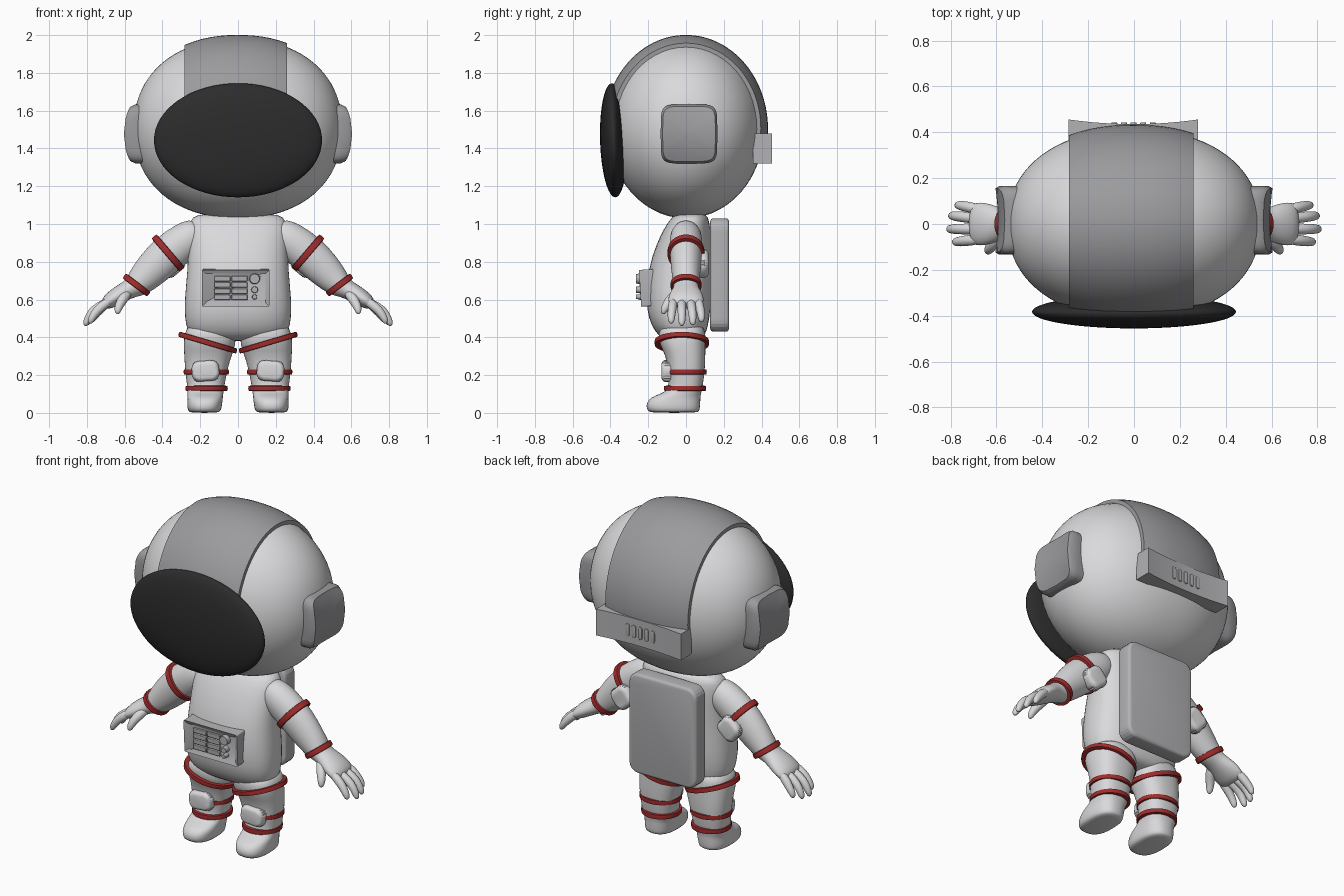
import bpy, bmesh, math
from mathutils import Vector, Matrix

if "Cube" in bpy.data.objects:
    bpy.data.objects.remove(bpy.data.objects["Cube"])


def material(name, r, g, b):
    m = bpy.data.materials.new(name)
    m.diffuse_color = (r, g, b, 1)
    m.use_nodes = True
    m.node_tree.nodes["Principled BSDF"].inputs["Base Color"].default_value = m.diffuse_color
    return m


WHITE = material("suit white", .70, .70, .715)
BAND = material("mid grey", .33, .33, .345)
PACK = material("light grey", .45, .45, .465)
BLACK = material("visor black", .025, .025, .025)
RED = material("dark red", .36, .025, .025)


def finish(bm, name, mat, mirror=False, subsurf=0, angle=40):
    bmesh.ops.recalc_face_normals(bm, faces=bm.faces)
    me = bpy.data.meshes.new(name)
    bm.to_mesh(me)
    bm.free()
    me.materials.append(mat)
    ob = bpy.data.objects.new(name, me)
    bpy.context.collection.objects.link(ob)
    bpy.ops.object.select_all(action='DESELECT')
    ob.select_set(True)
    bpy.context.view_layer.objects.active = ob
    bpy.ops.object.shade_smooth_by_angle(angle=math.radians(angle))
    if mirror:
        ob.modifiers.new("Mirror", 'MIRROR').use_mirror_merge = False
    if subsurf:
        ob.modifiers.new("Smooth", 'SUBSURF').levels = subsurf
        ob.modifiers["Smooth"].render_levels = subsurf
    return ob


def skin(rows, name, mat, wrap=False, **kw):
    """Join closed loops of points into one surface, capped unless it wraps round."""
    bm = bmesh.new()
    vs = [[bm.verts.new(p) for p in r] for r in rows]
    n = len(vs[0])
    pairs = list(zip(vs, vs[1:])) + ([(vs[-1], vs[0])] if wrap else [])
    for a, b in pairs:
        for i in range(n):
            j = (i + 1) % n
            bm.faces.new((a[i], a[j], b[j], b[i]))
    if not wrap:
        bm.faces.new(vs[0])
        bm.faces.new(vs[-1])
    return finish(bm, name, mat, **kw)


def power(v, e):
    return math.copysign(abs(v) ** e, v)


def circle(n):
    return [(math.cos(2 * math.pi * i / n), math.sin(2 * math.pi * i / n)) for i in range(n)]


def body(rows, name, e=.8, **kw):
    """Stack of rounded sections given as z, x0, x1, y0, y1."""
    skin([[((x0 + x1) / 2 + (x1 - x0) / 2 * power(c, e),
            (y0 + y1) / 2 + (y1 - y0) / 2 * power(s, e), z) for c, s in circle(28)]
          for z, x0, x1, y0, y1 in rows], name, WHITE, subsurf=1, angle=180, **kw)


def limb(pts, name, n=14):
    """Tube along points x, y, z with thickness and width radii."""
    rows = []
    for i, (x, y, z, rn, rw) in enumerate(pts):
        t = (Vector(pts[min(i + 1, len(pts) - 1)][:3]) - Vector(pts[max(i - 1, 0)][:3])).normalized()
        u = t.cross(Vector((0, 1, 0))).normalized()
        w = u.cross(t)
        rows.append([Vector((x, y, z)) + u * rn * c + w * rw * s for c, s in circle(n)])
    skin(rows, name, WHITE, mirror=True, subsurf=1, angle=180)


def ring(name, centre, u, a, b, h, t):
    """Raised hoop lying in the plane of u and the y axis."""
    u, v = Vector(u).normalized(), Vector((0, 1, 0))
    nrm = u.cross(v)
    rows = []
    for c, s in circle(40):
        d = (u * c + v * s).normalized()
        rows.append([Vector(centre) + u * a * c + v * b * s + d * t * power(p, .4) + nrm * h * power(q, .4)
                     for p, q in circle(8)])
    skin(rows, name, RED, wrap=True, mirror=True, angle=50)


def box(name, centre, size, mat, axis=1, r1=.02, r2=.01, rot=None, inset=None, **kw):
    """Block with corners rounded along one axis (r1) and softened rims (r2)."""
    bm = bmesh.new()
    bmesh.ops.create_cube(bm, size=1, matrix=Matrix.Diagonal((*size, 1)))
    along = [e for e in bm.edges if abs((e.verts[0].co - e.verts[1].co)[axis]) > 1e-5]
    bmesh.ops.bevel(bm, geom=along, offset=r1, segments=5, profile=.5, affect='EDGES')
    if inset:
        bm.normal_update()
        f = min(bm.faces, key=lambda f: f.calc_center_median().y)
        bmesh.ops.inset_region(bm, faces=[f], thickness=inset)
        bmesh.ops.translate(bm, verts=f.verts, vec=(0, .009, 0))
    else:
        lim = size[axis] / 2 - 1e-5
        rim = [e for e in bm.edges if all(abs(v.co[axis]) > lim for v in e.verts)]
        bmesh.ops.bevel(bm, geom=rim, offset=r2, segments=4, profile=.5, affect='EDGES')
    m = Matrix.Translation(centre) @ (rot or Matrix())
    bmesh.ops.transform(bm, matrix=m, verts=bm.verts)
    return finish(bm, name, mat, **kw)


# Helmet shell: slightly squared along x, round in the other plane
RX, RY, RZ, CY, CZ = .552, .413, .475, 0, 1.505
rows = []
for i in range(41):
    a = .02 + (math.pi - .04) * i / 40
    x, r = -RX * power(math.cos(a), 1 / 1.1), math.sin(a) ** (1 / 1.1)
    rows.append([(x, CY + RY * r * c, CZ + RZ * r * s) for c, s in circle(56)])
skin(rows, "helmet", WHITE, angle=180)

# Wide band over the helmet
rows = []
for i in range(13):
    x = -.283 + .543 * i / 12
    r = (1 - abs(x / RX) ** 2.2) ** (1 / 2.2)
    arc = [-.15 + (math.pi - .1) * k / 40 for k in range(41)]
    rows.append([(x, CY + (RY * r + o) * math.cos(a), CZ + (RZ * r + o) * math.sin(a))
                 for o, seq in ((.021, arc), (-.015, arc[::-1])) for a in seq])
skin(rows, "helmet_band", BAND)

# Visor lens
bm = bmesh.new()
bmesh.ops.create_uvsphere(bm, u_segments=48, v_segments=32, radius=1,
                          matrix=Matrix.Translation((0, -.383, 1.443)) @ Matrix.Rotation(.03, 4, 'X')
                          @ Matrix.Diagonal((.445, .072, .302, 1)))
finish(bm, "visor", BLACK, angle=180)

# Ear covers: rounded squares with a face bowed in height and hollow in depth
rows = []
for s, base in ((1, .47), (1, .53), (1, None), (.93, .006), (.75, .006), (.5, .006), (.25, .006), (.02, .006)):
    row = []
    for c, d in circle(32):
        dy, dz = s * power(c, .35), s * power(d, .35)
        face = .588 - .035 * dz * dz + .012 * dy * dy
        x = base if base and base > .1 else face + (base or -.012)
        row.append((x, .016 + .15 * dy, 1.477 + .157 * dz))
    rows.append(row)
skin(rows, "ear_cover", BAND, mirror=True)

# Rear helmet panel with hollow back, and its vents
outline = [(-.285, .355), (.28, .355)] + [(.28 - .565 * k / 16, .436 + .02 * (1 - k / 8) ** 2) for k in range(17)]
skin([[(x, y, z) for x, y in outline] for z in (1.32, 1.478)], "rear_panel", PACK)
for k in range(5):
    box("rear_vent", (-.086 + .042 * k, .434, 1.4), (.026, .018, .075), PACK, r1=.0125, r2=.003)

# Torso
body([(1.055, -.19, .19, -.04, .09), (1.04, -.245, .245, -.075, .12), (.98, -.268, .268, -.115, .128),
      (.9, -.265, .265, -.155, .135), (.76, -.267, .267, -.203, .135), (.6, -.285, .285, -.213, .135),
      (.5, -.283, .283, -.2, .125), (.43, -.27, .27, -.165, .11), (.395, -.22, .22, -.13, .09),
      (.38, -.12, .12, -.07, .05)], "torso")

# Legs and boots
body([(.48, .03, .26, -.13, .09), (.42, .01, .285, -.15, .105), (.36, .012, .288, -.14, .103),
      (.30, .035, .285, -.105, .103), (.22, .058, .28, -.097, .1), (.15, .07, .27, -.092, .09),
      (.115, .075, .268, -.098, .083), (.09, .08, .268, -.17, .077), (.07, .08, .268, -.2, .077),
      (.04, .085, .27, -.213, .075), (.01, .09, .265, -.205, .072), (0, .105, .25, -.185, .06)],
     "leg", mirror=True)
ring("thigh_ring", (.16, -.022, .372), (.305, 0, .09), .148, .132, .014, .013)
ring("knee_ring", (.168, .0, .217), (1, 0, 0), .109, .099, .014, .011)
ring("ankle_ring", (.166, -.005, .13), (1, 0, 0), .1, .1, .014, .012)
box("knee_pad", (.172, -.098, .222), (.145, .065, .108), WHITE, r1=.04, r2=.022,
    rot=Matrix.Rotation(.08, 4, 'Y'), mirror=True)

# Arms with palms
limb([(.19, 0, .97, .05, .05), (.215, 0, .955, .082, .075), (.265, 0, .922, .1, .09),
      (.37, 0, .845, .105, .087), (.45, 0, .765, .096, .08), (.5, 0, .714, .083, .073),
      (.535, 0, .68, .072, .072), (.565, 0, .66, .052, .065), (.605, 0, .64, .049, .08),
      (.65, 0, .613, .046, .095), (.69, 0, .585, .04, .095), (.712, 0, .567, .022, .08)], "arm", 20)
ring("upper_arm_ring", (.37, 0, .847), (.65, 0, .76), .104, .087, .018, .012)
ring("wrist_ring", (.537, 0, .677), (.8, 0, .6), .07, .071, .016, .012)
box("elbow_pad", (.355, .085, .79), (.13, .07, .125), WHITE, r1=.04, r2=.025,
    rot=Matrix.Rotation(.7, 4, 'Y'), mirror=True)

# Fingers: base y, tip y, tip x, tip z
for y0, y1, x, z in ((-.064, -.078, .783, .472), (-.022, -.022, .808, .46),
                     (.021, .036, .8, .464), (.061, .082, .772, .48)):
    limb([(.66, y0, .605, .018, .02), (.705, y0 + (y1 - y0) * .4, .577, .028, .026),
          (x - .036, y0 + (y1 - y0) * .75, .543, .025, .024), (x - .01, y1, z + .032, .021, .021),
          (x - .001, y1, z + .01, .016, .016), (x, y1, z, .006, .006)], "finger", 10)
limb([(.575, -.03, .645, .025, .025), (.605, -.075, .61, .03, .03), (.63, -.105, .57, .025, .025),
      (.638, -.119, .537, .019, .019), (.639, -.123, .522, .006, .006)], "thumb", 10)

# Backpack
box("backpack", (0, .178, .73), (.45, .1, .6), PACK, r1=.06, r2=.018)

# Chest control panel: shallow tray, slats and knobs, leaning with the belly
lean = Matrix.Rotation(.06, 4, 'X')
box("chest_panel", (-.012, -.198, .662), (.355, .09, .195), PACK, r1=.008, inset=.02, rot=lean)
for cx in (-.083, .008):
    for k in range(4):
        box("panel_slat", (cx, -.236, .612 + .033 * k), (.084, .022, .028), PACK, r1=.004, r2=.004, rot=lean)
for z, r in ((.71, .03), (.652, .019), (.614, .014)):
    bm = bmesh.new()
    bmesh.ops.create_cone(bm, cap_ends=True, segments=28, radius1=r, radius2=r * .85, depth=.045,
                          matrix=Matrix.Translation((.088, -.242, z)) @ Matrix.Rotation(math.pi / 2, 4, 'X'))
    finish(bm, "panel_knob", PACK)
